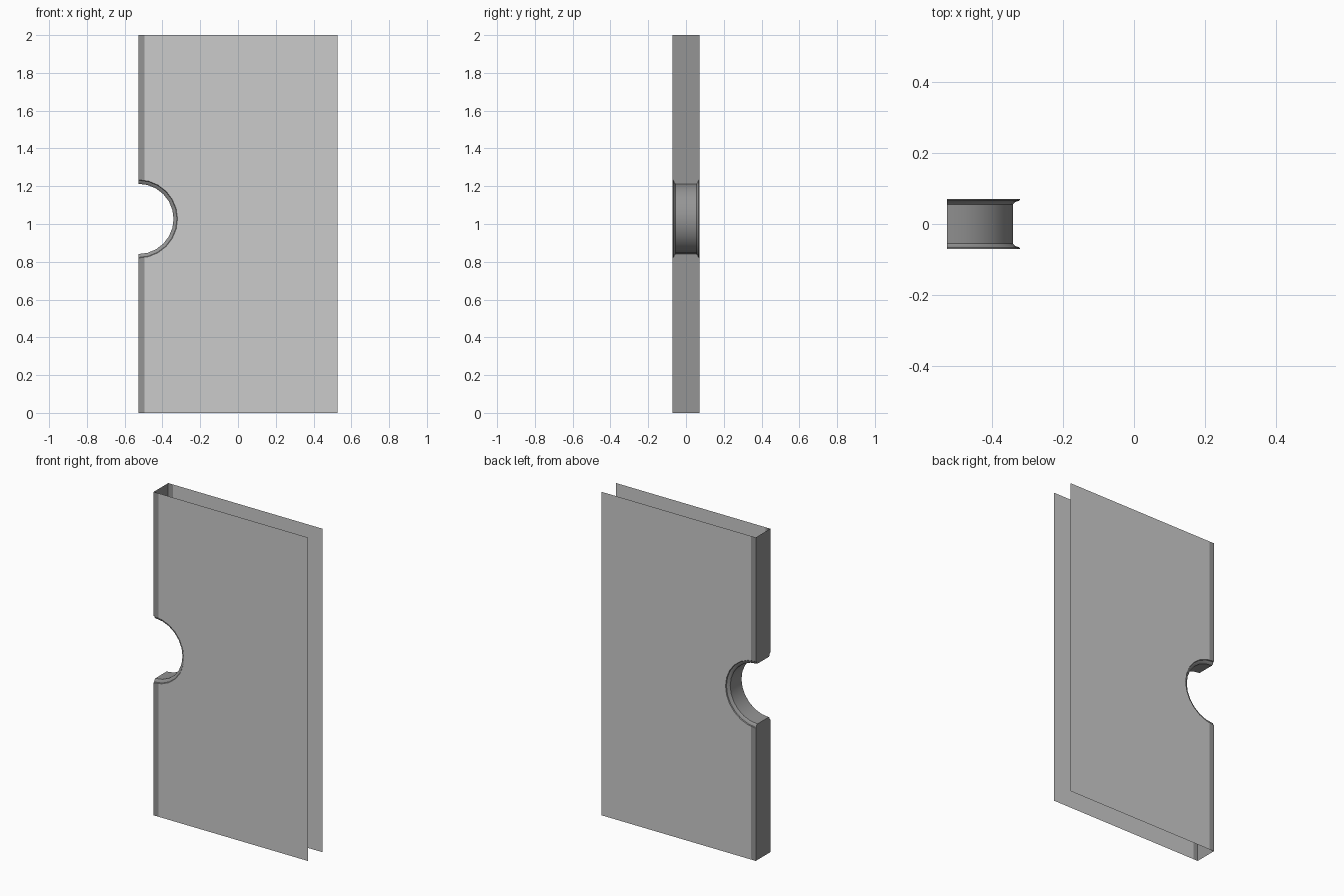
import bpy
from math import sin, cos, pi

if "Cube" in bpy.data.objects:
    bpy.data.objects.remove(bpy.data.objects["Cube"])

L, R, Y, TOP = -0.527, 0.527, 0.071, 2.0
STRIP = 0.032                 # width of the dark edging on each face
CZ, SEG = 1.027, 12           # notch centre height, arc segments
half = [(0.207, Y), (0.204, 0.066), (0.192, 0.062), (0.186, 0.055)]
LIP = half + [(r, -y) for r, y in reversed(half)]   # (radius, y) across the collar

trim = bpy.data.materials.new("dark_trim")
trim.diffuse_color = (0.3, 0.3, 0.3, 1)
trim.use_nodes = True
trim.node_tree.nodes["Principled BSDF"].inputs["Base Color"].default_value = trim.diffuse_color


def make(name, verts, faces, mat=None):
    me = bpy.data.meshes.new(name)
    me.from_pydata(verts, [], faces)
    me.validate()
    ob = bpy.data.objects.new(name, me)
    bpy.context.collection.objects.link(ob)
    if mat:
        me.materials.append(mat)
    return ob


def arc(r):
    return [(L + r * sin(pi * i / SEG), CZ + r * cos(pi * i / SEG)) for i in range(SEG + 1)]


outer = arc(LIP[0][0])
# height of the notch outline where the edging meets the panel
t = STRIP / (outer[1][0] - L)
dz = (outer[0][1] - CZ) * (1 - t) + (outer[1][1] - CZ) * t
X = L + STRIP

for side, y in (("front", -Y), ("back", Y)):
    # large face panel with the half-round notch
    outline = [(X, 0), (R, 0), (R, TOP), (X, TOP), (X, CZ + dz)]
    outline += outer[1:-1] + [(X, CZ - dz)]
    verts = [(x, y, z) for x, z in outline]
    order = list(range(len(verts)))
    make(side + "_panel", verts, [order if y < 0 else order[::-1]])

    # edging strips above and below the notch
    for part, z_end, s in (("upper", TOP, 1), ("lower", 0, -1)):
        pts = [(L, CZ + s * LIP[0][0]), (X, CZ + s * dz), (X, z_end), (L, z_end)]
        order = [0, 1, 2, 3] if (s > 0) == (y < 0) else [3, 2, 1, 0]
        make(f"{side}_{part}_edging", [(x, y, z) for x, z in pts], [order], trim)

# edge walls, following the collar profile at the notch
for part, z_end, s in (("upper", TOP, 1), ("lower", 0, -1)):
    verts = [(L, y, CZ + s * r) for r, y in LIP] + [(L, -Y, z_end), (L, Y, z_end)]
    order = list(range(len(verts)))
    make(part + "_edge_wall", verts, [order if s < 0 else order[::-1]], trim)

# half-round collar with rolled lips
verts = [(x, y, z) for r, y in LIP for x, z in arc(r)]
n = SEG + 1
faces = [(k * n + i, k * n + i + 1, (k + 1) * n + i + 1, (k + 1) * n + i)
         for k in range(len(LIP) - 1) for i in range(SEG)]
collar = make("notch_collar", verts, faces, trim)
collar.data.flip_normals()
bpy.context.view_layer.objects.active = collar
collar.select_set(True)
bpy.ops.object.shade_smooth_by_angle(angle=0.6)
